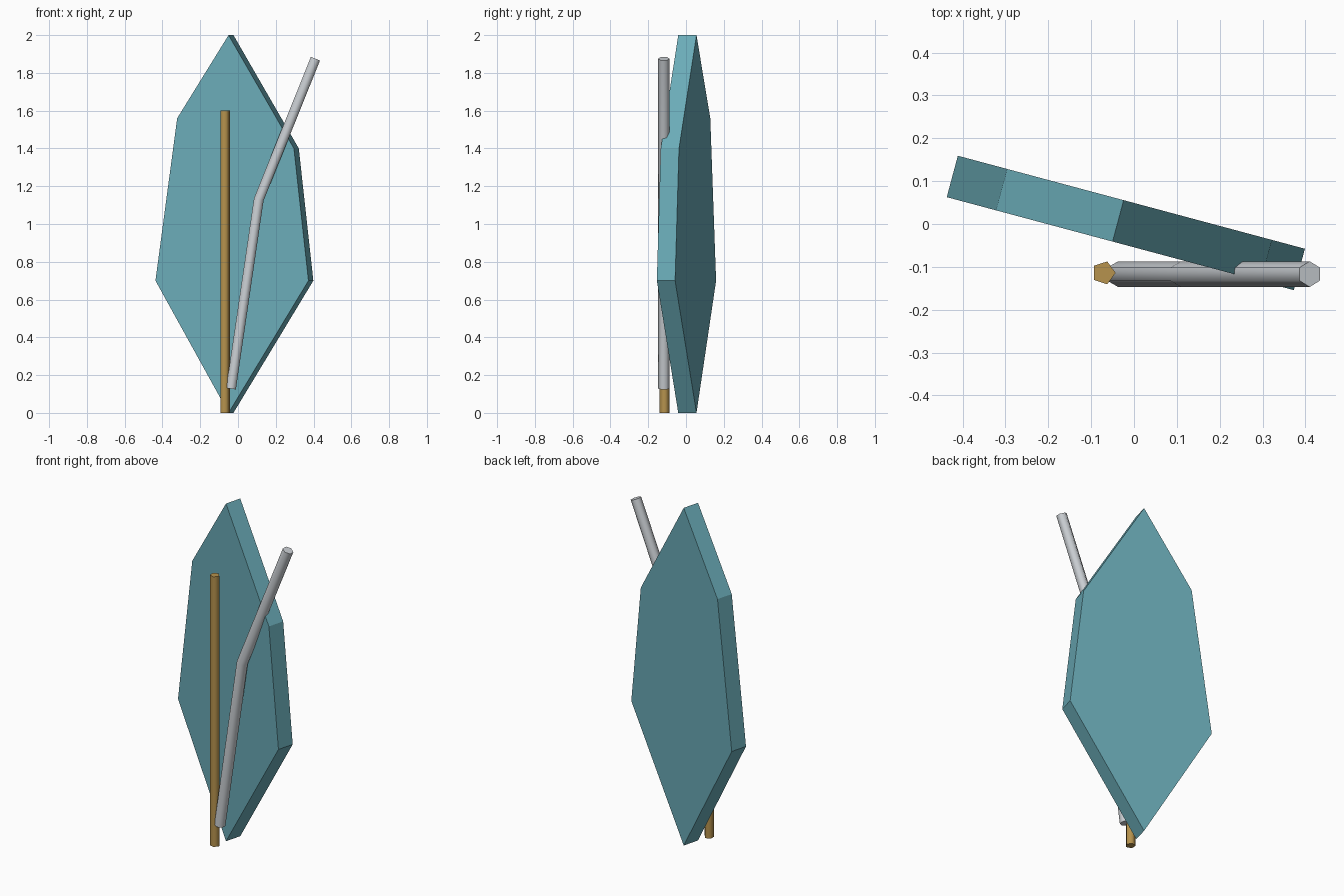
import bpy, bmesh, math
from mathutils import Vector

if "Cube" in bpy.data.objects:
    bpy.data.objects.remove(bpy.data.objects["Cube"], do_unlink=True)


def material(name, rgb):
    mat = bpy.data.materials.new(name)
    mat.use_nodes = True
    mat.diffuse_color = (*rgb, 1)
    mat.node_tree.nodes["Principled BSDF"].inputs["Base Color"].default_value = (*rgb, 1)
    return mat


def finish(name, bm, mat):
    bmesh.ops.recalc_face_normals(bm, faces=bm.faces)
    mesh = bpy.data.meshes.new(name)
    bm.to_mesh(mesh)
    bm.free()
    mesh.materials.append(mat)
    obj = bpy.data.objects.new(name, mesh)
    bpy.context.collection.objects.link(obj)
    return obj


def rod(name, path, radius, sides, start, mat):
    """Sweep a polygon along a path in an xz plane, with mitred bends."""
    bm = bmesh.new()
    pts = [Vector(p) for p in path]
    rings = []
    for i, p in enumerate(pts):
        before = (p - pts[i - 1]).normalized() if i else None
        after = (pts[i + 1] - p).normalized() if i < len(pts) - 1 else None
        along = ((before or after) + (after or before)).normalized()
        across = Vector((0, 1, 0)).cross(along)
        stretch = 1 / along.dot(before or after)
        ring = []
        for k in range(sides):
            a = start + math.tau * k / sides
            offset = across * math.cos(a) * stretch + Vector((0, math.sin(a), 0))
            ring.append(bm.verts.new(p + offset * radius))
        rings.append(ring)
    for low, high in zip(rings, rings[1:]):
        for k in range(sides):
            n = (k + 1) % sides
            bm.faces.new((low[k], low[n], high[n], high[k]))
    bm.faces.new(rings[0])
    bm.faces.new(rings[-1])
    obj = finish(name, bm, mat)
    bpy.ops.object.select_all(action="DESELECT")
    obj.select_set(True)
    bpy.context.view_layer.objects.active = obj
    bpy.ops.object.shade_smooth_by_angle(angle=math.radians(80))
    return obj


teal = material("teal", (0.145, 0.41, 0.475))
silver = material("silver", (0.60, 0.63, 0.66))
bronze = material("golden brown", (0.47, 0.29, 0.075))

# Faceted slab, turned slightly about the vertical axis
turn = math.radians(-15)
along = Vector((math.cos(turn), math.sin(turn), 0))
depth = Vector((-math.sin(turn), math.cos(turn), 0)) * 0.1
outline = [(-0.05, 0), (0.373, 0.70), (0.296, 1.40), (-0.05, 2), (-0.322, 1.56), (-0.437, 0.70)]
bm = bmesh.new()
origin = Vector((-0.05, -0.041, 0))
front = bm.faces.new([
    bm.verts.new(origin + along * ((x + 0.05) / along.x) + Vector((0, 0, z)))
    for x, z in outline])
back = bmesh.ops.extrude_face_region(bm, geom=[front], use_keep_orig=True)
bmesh.ops.translate(bm, vec=depth, verts=[v for v in back["geom"] if isinstance(v, bmesh.types.BMVert)])
finish("slab", bm, teal)

# Straight upright rod with five sides
rod("upright_rod", [(-0.071, -0.114, 0), (-0.071, -0.114, 1.60)], 0.028, 5, 0, bronze)

# Bent rod with six sides
rod("bent_rod", [(-0.037, -0.117, 0.128), (0.11, -0.117, 1.13), (0.41, -0.117, 1.875)],
    0.03, 6, math.pi / 2, silver)
